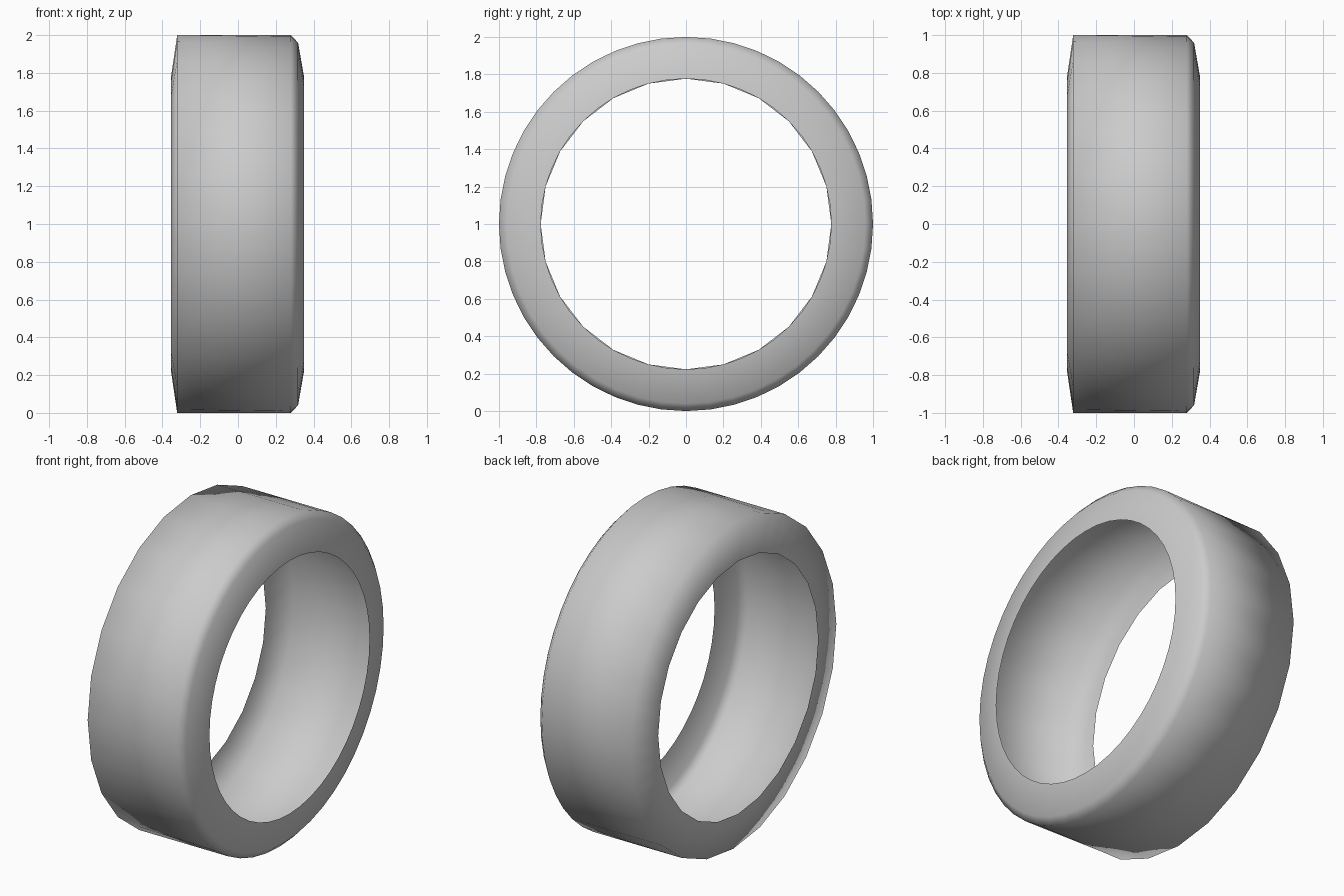
import bpy, math

if "Cube" in bpy.data.objects:
    bpy.data.objects.remove(bpy.data.objects["Cube"])

# Open tyre shell: (x, radius, coarse) loops revolved about the x axis
PROFILE = [(-0.355, 0.777, True), (-0.322, 1.0, True),
           (0.28, 1.0, False), (0.318, 0.96, False), (0.35, 0.777, False)]
N = 48

verts, faces = [], []
for x, r, coarse in PROFILE:
    for i in range(N):
        # coarse loops have half as many sides: odd points sit on the chord
        rr = r * math.cos(2 * math.pi / N) if coarse and i % 2 else r
        a = 2 * math.pi * i / N
        verts.append((x, rr * math.sin(a), 1 + rr * math.cos(a)))
for k in range(len(PROFILE) - 1):
    for i in range(N):
        j = (i + 1) % N
        faces.append((k * N + i, k * N + j, (k + 1) * N + j, (k + 1) * N + i))

mesh = bpy.data.meshes.new("tyre")
mesh.from_pydata(verts, [], [f[::-1] for f in faces])
mesh.update()
# make the outside of the shell face outward
p = mesh.polygons[N]
if p.normal.dot(p.center - type(p.center)((0, 0, 1))) < 0:
    mesh.flip_normals()
mesh.shade_smooth()
tyre = bpy.data.objects.new("tyre", mesh)
bpy.context.collection.objects.link(tyre)
